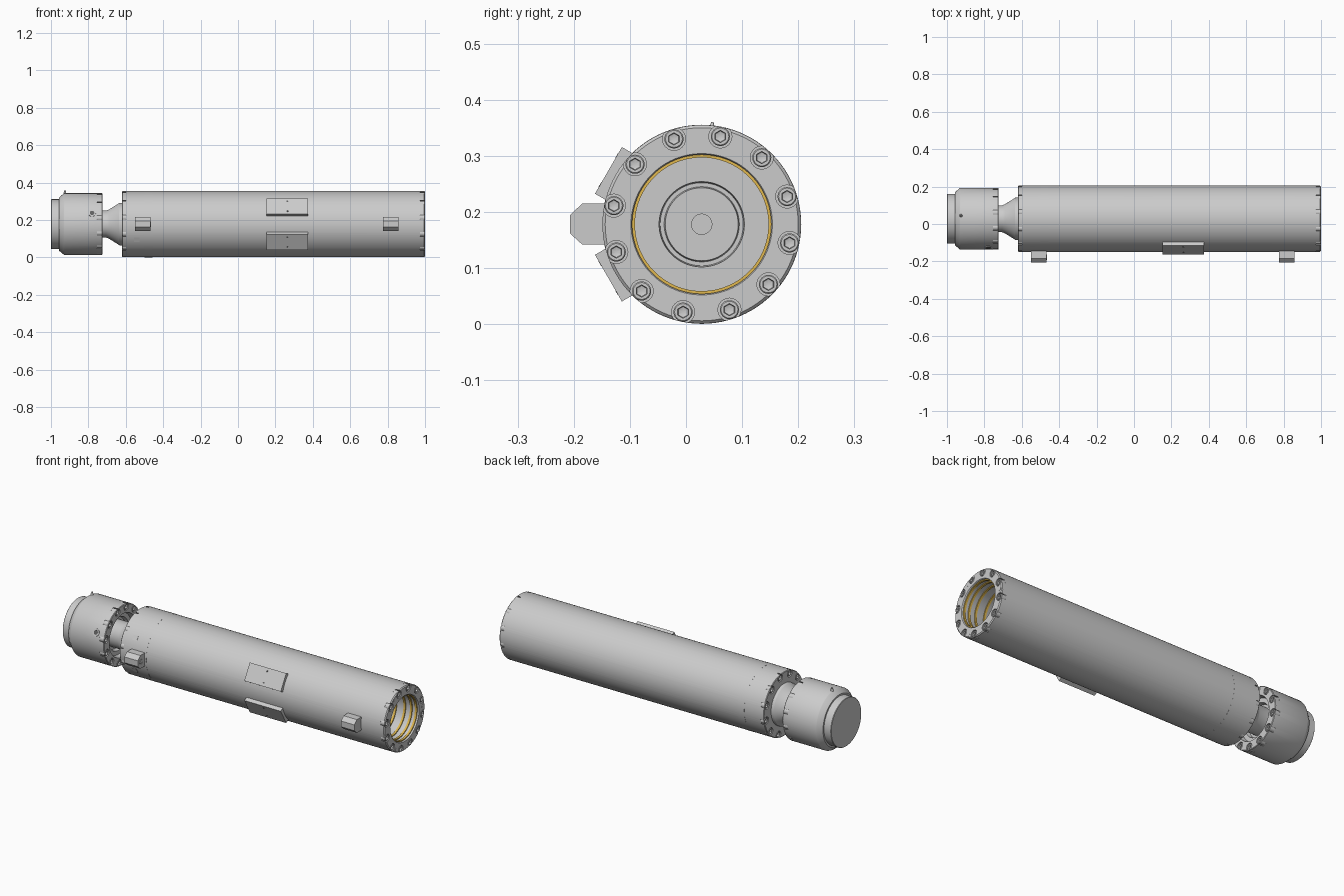
import bpy, bmesh
from math import sin, cos, pi, radians
from mathutils import Matrix

if "Cube" in bpy.data.objects:
    bpy.data.objects.remove(bpy.data.objects["Cube"])

CY, CZ = 0.028, 0.178          # long axis of the cylinder, parallel to x
BOLT_ANGLES = [radians(18 + 30 * k) for k in range(12)]


def material(name, rgb):
    m = bpy.data.materials.new(name)
    m.diffuse_color = (*rgb, 1)
    m.use_nodes = True
    m.node_tree.nodes["Principled BSDF"].inputs["Base Color"].default_value = m.diffuse_color
    return m


def lathe(bm, prof, n=96, cy=CY, cz=CZ, closed=False, hex_from=None):
    """Turn (x, radius) points about a line parallel to x."""
    rings = []
    for i, (x, r) in enumerate(prof):
        if r == 0:
            rings.append([bm.verts.new((x, cy, cz))] * n)
            continue
        ring = []
        for k in range(n):
            a = 2 * pi * k / n
            q = r
            if hex_from is not None and i >= hex_from:
                q = r / cos((a + pi / 6) % (pi / 3) - pi / 6)
            ring.append(bm.verts.new((x, cy + q * cos(a), cz + q * sin(a))))
        rings.append(ring)
    pairs = list(zip(rings, rings[1:]))
    if closed:
        pairs.append((rings[-1], rings[0]))
    for a, b in pairs:
        for k in range(n):
            j = (k + 1) % n
            vs = list(dict.fromkeys([a[k], a[j], b[j], b[k]]))
            bm.faces.new(vs)


def finish(bm, name, mat=None, smooth=True):
    bmesh.ops.recalc_face_normals(bm, faces=bm.faces[:])
    me = bpy.data.meshes.new(name)
    bm.to_mesh(me)
    bm.free()
    ob = bpy.data.objects.new(name, me)
    bpy.context.collection.objects.link(ob)
    if mat:
        me.materials.append(mat)
    if smooth:
        bpy.ops.object.select_all(action='DESELECT')
        ob.select_set(True)
        bpy.context.view_layer.objects.active = ob
        bpy.ops.object.shade_smooth_by_angle(angle=radians(30))
    return ob


def turned(name, prof, mat=None, **kw):
    bm = bmesh.new()
    lathe(bm, prof, **kw)
    return finish(bm, name, mat)


def on_circle(c, a):
    return dict(cy=CY + c * cos(a), cz=CZ + c * sin(a))


def bolt_ring(name, body, face, s, c, depth, rad):
    """Cut twelve open counterbores in an end face and seat socket bolts in them."""
    bm = bmesh.new()
    for a in BOLT_ANGLES:
        x0, x1 = face - s * depth, face + s * 0.02
        lathe(bm, [(x0, 0), (x0, rad), (x1, rad), (x1, 0)], n=24, **on_circle(c, a))
    cutter = finish(bm, name + "_cutter", smooth=False)
    cutter.hide_render = True
    mod = body.modifiers.new("counterbores", 'BOOLEAN')
    mod.operation, mod.solver, mod.object = 'DIFFERENCE', 'EXACT', cutter
    bpy.ops.object.select_all(action='DESELECT')
    body.select_set(True)
    bpy.context.view_layer.objects.active = body
    bpy.ops.object.modifier_apply(modifier=mod.name)
    bpy.data.objects.remove(cutter)
    bpy.ops.object.shade_smooth_by_angle(angle=radians(30))
    bm = bmesh.new()
    r = rad - 0.0035
    for a in BOLT_ANGLES:
        prof = [(depth, 0), (depth, r), (0.003, r), (0.001, r - 0.002),
                (0.001, 0.0095), (0.013, 0.0085), (0.016, 0)]
        lathe(bm, [(face - s * d, q) for d, q in prof], n=24, hex_from=4,
              **on_circle(c, a))
    finish(bm, name)


def radial_box(bm, x0, x1, angle, inner, outer, width):
    """Box standing on the barrel surface at a given angle round the axis."""
    mat = (Matrix.Translation((0, CY, CZ)) @ Matrix.Rotation(angle, 4, 'X')
           @ Matrix.Translation(((x0 + x1) / 2, (inner + outer) / 2, 0))
           @ Matrix.Diagonal((x1 - x0, outer - inner, width, 1)))
    bmesh.ops.create_cube(bm, size=1, matrix=mat)


def radial_pin(bm, x, angle, off, inner, outer, r1, r2):
    """Small round stud pointing outward from the axis."""
    mat = (Matrix.Translation((0, CY, CZ)) @ Matrix.Rotation(angle - pi / 2, 4, 'X')
           @ Matrix.Translation((x, off, (inner + outer) / 2)))
    bmesh.ops.create_cone(bm, cap_ends=True, segments=24, radius1=r1, radius2=r2,
                          depth=outer - inner, matrix=mat)


gold = material("seal_gold", (0.75, 0.48, 0.08))
pale = material("pale_band", (0.75, 0.75, 0.75))
dark = material("dark_hole", (0.12, 0.12, 0.12))

# Hollow barrel with gland mouth, bore and stepped floor
barrel = turned("barrel", [
    (-0.62, 0), (-0.62, 0.174), (-0.617, 0.177), (0.995, 0.177), (1.0, 0.172),
    (1.0, 0.126), (0.997, 0.124), (0.72, 0.124), (0.70, 0.135), (-0.50, 0.135),
    (-0.50, 0.076), (-0.53, 0.074), (-0.53, 0.067), (-0.52, 0.065),
    (-0.52, 0.018), (-0.54, 0.018), (-0.54, 0)])
bolt_ring("mouth_bolts", barrel, 1.0, 1, 0.16, 0.026, 0.0205)
bolt_ring("base_bolts", barrel, -0.62, -1, 0.16, 0.022, 0.0205)

# Pale band round the barrel
turned("barrel_band", [(-0.50, 0.176), (-0.50, 0.1774), (-0.457, 0.1774), (-0.457, 0.176)],
       pale, closed=True)

# Gold seals in the gland
for i, x in enumerate((0.985, 0.955, 0.915, 0.86, 0.80)):
    turned(f"seal_{i + 1}", [(x - 0.006, 0.1245), (x - 0.006, 0.119),
                             (x + 0.006, 0.119), (x + 0.006, 0.1245)], gold, closed=True)

# Flush dowels in the mouth face
bm = bmesh.new()
for deg in (3, 123, 243):
    lathe(bm, [(0.99, 0), (0.99, 0.0105), (1.001, 0.0105), (1.001, 0)], n=24,
          **on_circle(0.159, radians(deg)))
finish(bm, "mouth_dowels")

# Flared neck between barrel and head
turned("neck", [(-0.61, 0), (-0.61, 0.115), (-0.635, 0.113), (-0.645, 0.106),
                (-0.69, 0.078), (-0.705, 0.072), (-0.79, 0.072), (-0.79, 0)])

# End head with recessed face and stepped cap
head = turned("end_head", [
    (-1.0, 0), (-1.0, 0.131), (-0.998, 0.133), (-0.957, 0.133), (-0.957, 0.142),
    (-0.932, 0.163), (-0.928, 0.165), (-0.727, 0.165), (-0.724, 0.162),
    (-0.724, 0.118), (-0.75, 0.112), (-0.75, 0.09), (-0.77, 0.085), (-0.77, 0)])
bolt_ring("head_bolts", head, -0.724, 1, 0.148, 0.03, 0.0205)

# Grease nipple on the head
bm = bmesh.new()
radial_pin(bm, -0.925, radians(84), 0, 0.155, 0.183, 0.011, 0.002)
finish(bm, "grease_nipple")

# Round port on the head
bm = bmesh.new()
radial_pin(bm, -0.78, radians(159), 0, 0.14, 0.167, 0.02, 0.02)
finish(bm, "head_port_rim")
bm = bmesh.new()
radial_pin(bm, -0.78, radians(159), 0, 0.14, 0.1675, 0.012, 0.012)
finish(bm, "head_port_hole", dark)

# Mounting pads with their screw holes
for name, deg in (("upper", 150), ("lower", 210)):
    bm = bmesh.new()
    radial_box(bm, 0.152, 0.375, radians(deg), 0.15, 0.192, 0.096)
    finish(bm, name + "_pad", smooth=False)
    bm = bmesh.new()
    for off in (-0.03, 0.03):
        radial_pin(bm, 0.264, radians(deg), off, 0.18, 0.1925, 0.005, 0.005)
    finish(bm, name + "_pad_holes", dark)

# Chamfered port lugs
LUG = [(-0.12, 0.142), (-0.185, 0.142), (-0.207, 0.162),
       (-0.207, 0.194), (-0.185, 0.215), (-0.12, 0.215)]
for name, x0, x1 in (("base_lug", -0.55, -0.468), ("mouth_lug", 0.775, 0.857)):
    bm = bmesh.new()
    face = bm.faces.new([bm.verts.new((x0, y, z)) for y, z in LUG])
    ext = bmesh.ops.extrude_face_region(bm, geom=[face])
    top = [v for v in ext["geom"] if isinstance(v, bmesh.types.BMVert)]
    bmesh.ops.translate(bm, verts=top, vec=(x1 - x0, 0, 0))
    finish(bm, name, smooth=False)
turned("base_lug_port", [(-0.48, 0), (-0.48, 0.015), (-0.466, 0.015), (-0.466, 0.011),
                         (-0.467, 0.01), (-0.467, 0)], n=32, cy=-0.178, cz=0.178)

# Small tag plates beside the base lug
bm = bmesh.new()
for deg in (149, 208):
    radial_box(bm, -0.555, -0.527, radians(deg), 0.165, 0.1785, 0.026)
finish(bm, "tag_plates", smooth=False)
